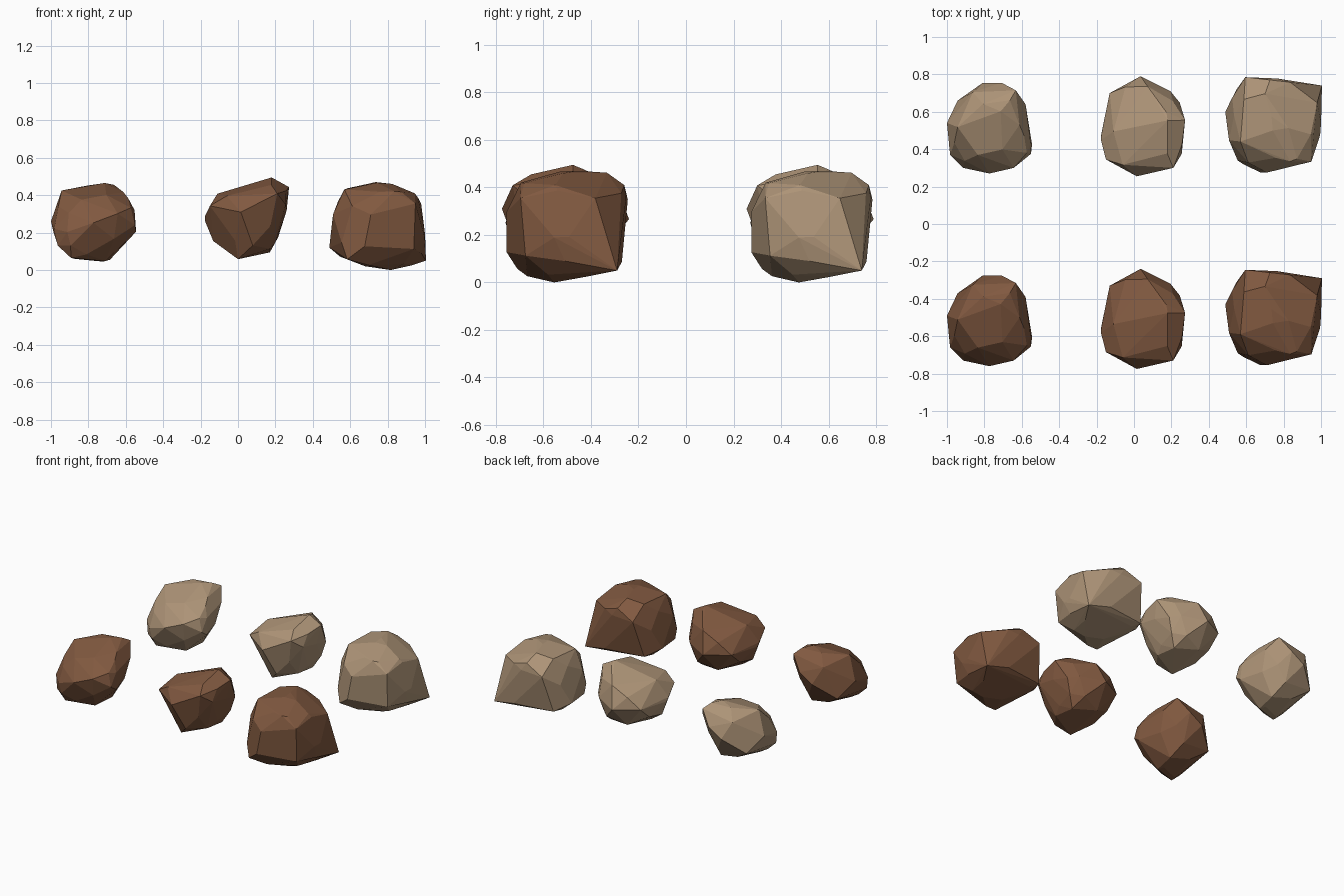
import bpy, bmesh, math
from mathutils import Vector
from mathutils.geometry import convex_hull_2d

if "Cube" in bpy.data.objects:
    bpy.data.objects.remove(bpy.data.objects["Cube"])


def material(name, color):
    m = bpy.data.materials.new(name)
    m.diffuse_color = (*color, 1)
    m.use_nodes = True
    m.node_tree.nodes["Principled BSDF"].inputs["Base Color"].default_value = m.diffuse_color
    return m


tan = material("tan stone", (0.42, 0.295, 0.185))
brown = material("brown stone", (0.22, 0.10, 0.051))


def tilted(az, el):
    # right and up axes of a drawing plane seen from azimuth az, elevation el
    a, e = math.radians(az), math.radians(el)
    d = Vector((math.cos(a) * math.cos(e), math.sin(a) * math.cos(e), math.sin(e)))
    r = Vector((0, 0, 1)).cross(d).normalized()
    return r, d.cross(r)


# drawing planes for the carving profiles
PLANES = {
    "front": (Vector((1, 0, 0)), Vector((0, 0, 1))),
    "side": (Vector((0, 1, 0)), Vector((0, 0, 1))),
    "top": (Vector((1, 0, 0)), Vector((0, 1, 0))),
    "diag_a": tilted(-55, 25),
    "diag_b": tilted(125, 25),
    "diag_c": tilted(50, -30),
}

# carving profiles (in hundredths) around each stone's centre
ROUND = {
    "front": [(6, 21), (-17, 17), (-22.7, .5), (-19, -12.5), (-12, -19), (5, -21),
              (18, -10), (22.8, -5), (22, 6.5), (17, 16.5)],
    "top": [(-3.5, 24), (6.5, 24), (15, 19.5), (22.8, -9), (21, -14.5),
            (13, -21.5), (0, -24.5), (-14, -21.5), (-21, -14.5), (-22.7, 2.5), (-17, 14.5)],
    "diag_a": [(4.5, 23), (23, 19), (23, 8), (19, -6), (11, -18), (0, -23.5),
               (-12, -21.5), (-22, -15.5), (-24, -3), (-20, 9.5), (-13, 19)],
    "diag_b": [(-22, 10), (-14, 18), (1, 19), (13.5, 14.5), (21, 7.5), (24, -6),
               (14, -16.5), (0, -19.5), (-13, -14.5), (-19, -3.5)],
    "diag_c": [(1, 26.5), (19, 15.5), (21, -3), (16, -13), (0, -24.5), (-8, -22.5),
               (-20, -11), (-26, .5), (-24, 8), (-17, 15.5)],
}
WEDGE = {
    "front": [(-4.5, -22), (-16.5, -13), (-22.2, -1.5), (-15.5, 13), (13.5, 21.7),
              (16, 20.7), (22.5, 15), (21.5, 4), (15.5, -13), (12.5, -17)],
    "top": [(-1, 27.5), (-17.5, 18.5), (-22.2, -6.5), (-19.5, -17), (-3, -26),
            (16.5, -21.5), (21, -14), (22.8, 4), (21, 12.5), (15, 19.5)],
    "diag_a": [(-24.5, 5.5), (-13.5, 16), (15, 19.5), (21.5, 12), (24, 0), (21, -9),
               (15.5, -16.5), (6, -20.5), (-8.5, -22.5), (-15, -15.5), (-20.5, -3.5)],
    "diag_b": [(-23, 19), (-3, 24), (10, 19), (20, 15), (24.5, 6), (16, -14.5),
               (-5, -20.5), (-18.5, -15), (-24, 0)],
    "diag_c": [(-14, 24), (-4.5, 24.5), (12, 21), (21, 12), (24.5, 1.5), (19, -10),
               (10, -18.5), (-4.5, -25), (-15, -19), (-21.5, -6.5), (-26.5, 8.5), (-22, 16)],
}
BLOCK = {
    "front": [(-18.3, 19.3), (-2, 23.3), (7, 22.3), (19, 17.3), (24.5, -4.5), (22.5, -14.7),
              (17, -21.3), (5.5, -23.2), (-7.5, -21.7), (-21, -16.5), (-24.7, 6), (-22, 13)],
    "top": [(-16, 27), (1, 26.3), (17.5, 23.5), (22.5, 20), (24.5, 7), (24, -4),
            (19.5, -18.5), (-4, -23.5), (-20, -18), (-24.2, -3.5), (-23, 16)],
    "side": [(-24, 6), (-18, 18.3), (-1.5, 23), (19.5, 23.3), (25.5, 17.3), (26, 5),
             (24.5, -15), (22.5, -18.7), (-4, -23.7), (-19.5, -18), (-24, -11)],
    "diag_a": [(-19.5, 19.5), (-5, 27.5), (6, 28), (20.5, 19), (26, 8), (28.5, -9.5),
               (21, -19.5), (7, -24), (-13.5, -23), (-22.5, -17.5), (-27, -8.5)],
    "diag_b": [(0, 25), (9, 22), (22.5, 12.5), (26.5, -7), (17, -20), (4, -25),
               (-17, -20.5), (-28.5, -8), (-26, 11.5), (-15.5, 19.5)],
    "diag_c": [(-26.5, 9.5), (-17, 18.5), (-7, 22.5), (15.5, 25), (28.5, 10), (29, -11.5),
               (12, -20.5), (-.5, -26), (-11.5, -18.5), (-24.5, -11)],
}


def carve(profiles):
    # each profile edge is a cutting plane through the stone
    cuts, rims = [], []
    for key, pts in profiles.items():
        r, u = PLANES[key]
        pts = [Vector(p) / 100 for p in pts]
        hull = [pts[i] for i in convex_hull_2d(pts)]
        mid = sum(hull, Vector((0, 0))) / len(hull)
        for p, q in zip(hull, hull[1:] + hull[:1]):
            if (q - p).length < 1e-6:
                continue
            n = Vector((q.y - p.y, p.x - q.x)).normalized()
            if n.dot(mid - p) > 0:
                n = -n
            cuts.append((key, n.x * r + n.y * u, n.dot(p)))
        rims += [(key, p.x * r + p.y * u, r.cross(u)) for p in hull]
    # each profile corner sits mid-way along its line inside all other cuts
    corners = []
    for key, base, d in rims:
        lo, hi = -0.4, 0.4
        for other, n, off in cuts:
            k = n.dot(d)
            if other == key or abs(k) < 0.05:
                continue
            t = (off - n.dot(base)) / k
            if k > 0:
                hi = min(hi, t)
            else:
                lo = max(lo, t)
        t = max(-0.25, min(0.25, (lo + hi) / 2))
        corners.append(base + d * t)
    return corners


def stone(name, corners, loc, mat):
    bm = bmesh.new()
    for c in corners:
        bm.verts.new(c)
    bmesh.ops.remove_doubles(bm, verts=bm.verts[:], dist=0.03)
    bmesh.ops.convex_hull(bm, input=bm.verts[:])
    bmesh.ops.delete(bm, geom=[v for v in bm.verts if not v.link_faces], context='VERTS')
    # merge nearly level triangles into broad facets
    bmesh.ops.dissolve_limit(bm, angle_limit=math.radians(6),
                             verts=bm.verts[:], edges=bm.edges[:])
    bmesh.ops.recalc_face_normals(bm, faces=bm.faces[:])
    me = bpy.data.meshes.new(name)
    bm.to_mesh(me)
    bm.free()
    me.materials.append(mat)
    ob = bpy.data.objects.new(name, me)
    ob.location = loc
    bpy.context.collection.objects.link(ob)


# three stone shapes, each in a brown front row and a tan back row
for label, profiles, x, z in (("round_stone", ROUND, -0.773, 0.255),
                              ("wedge_stone", WEDGE, 0.045, 0.278),
                              ("block_stone", BLOCK, 0.755, 0.237)):
    corners = carve(profiles)
    stone(label + "_brown", corners, (x, -0.515, z), brown)
    stone(label + "_tan", corners, (x, 0.515, z), tan)
